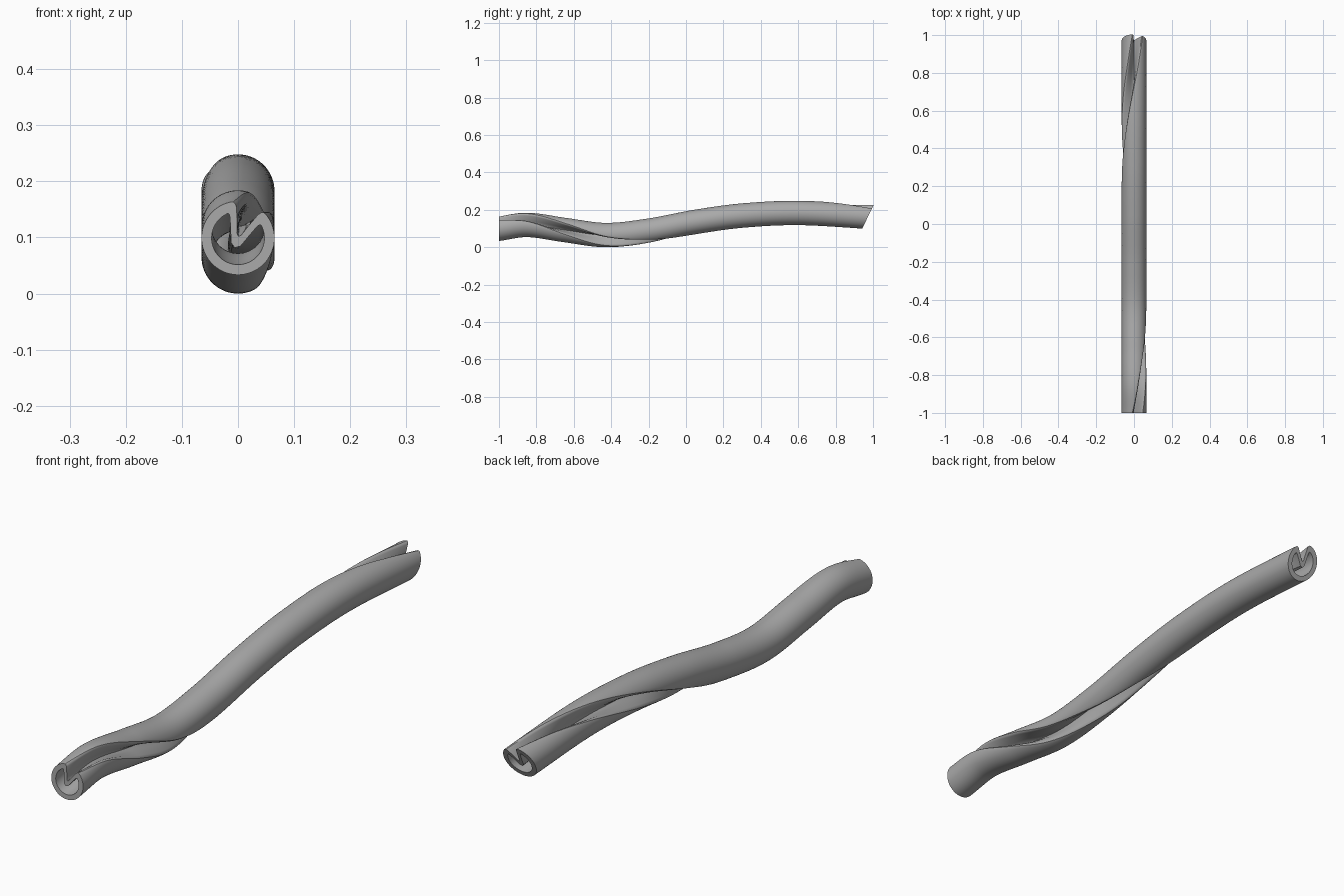
import bpy, bmesh, math

cube = bpy.data.objects.get("Cube")
if cube:
    bpy.data.objects.remove(cube)

R_OUT, R_IN = 0.065, 0.047
Y0, Y1 = -1.0, 0.973
RINGS, ARC = 160, 26
START_ANGLE = math.radians(71)      # direction of the groove at the front
BACK_CUT = math.radians(26)         # slant of the rear end

# Centre line of the wavy tube (y, z)
PATH = [(-1.0, 0.099), (-0.85, 0.119), (-0.65, 0.092), (-0.43, 0.065),
        (-0.2, 0.088), (0.05, 0.135), (0.3, 0.169), (0.6, 0.183), (0.973, 0.163)]


def slope_at(i):
    a, b = PATH[max(i - 1, 0)], PATH[min(i + 1, len(PATH) - 1)]
    return (b[1] - a[1]) / (b[0] - a[0])


def path(y):
    """Height and slope of the centre line."""
    i = max(k for k in range(len(PATH) - 1) if PATH[k][0] <= y + 1e-9)
    (ya, za), (yb, zb) = PATH[i], PATH[i + 1]
    h = yb - ya
    t = (y - ya) / h
    ma, mb = slope_at(i) * h, slope_at(i + 1) * h
    z = ((2*t**3 - 3*t**2 + 1) * za + (t**3 - 2*t**2 + t) * ma
         + (3*t**2 - 2*t**3) * zb + (t**3 - t**2) * mb)
    dz = (6*t*t - 6*t) * (za - zb) + (3*t*t - 4*t + 1) * ma + (3*t*t - 2*t) * mb
    return z, dz / h


def profile(radius, end_degrees, fold):
    """Closed loop: round back, then folded inward, mirrored across the groove."""
    end = math.radians(end_degrees)
    half = []
    for k in range(ARC + 1):
        a = math.pi + (end - math.pi) * k / ARC
        half.append((radius * math.sin(a), radius * math.cos(a)))
    half += fold
    return half + [(-u, v) for u, v in reversed(half[1:-1])]


outer = profile(R_OUT, 31, [(0.029, 0.0573), (0.024, 0.0555), (0.020, 0.050),
                            (0.009, 0.022), (0.004, 0.007), (0.0, 0.003)])
inner = profile(R_IN, 45, [(0.031, 0.0355), (0.028, 0.034), (0.025, 0.029),
                           (0.017, 0.009), (0.009, -0.012), (0.0, -0.018)])


def ring(bm, loop, y):
    f = (y - Y0) / (Y1 - Y0)
    turn = START_ANGLE - math.pi / 2 - 2 * math.pi * f
    z, slope = path(y)
    th = math.atan(slope)
    # slide points along the tube near its ends to shape the cut faces
    near_front = max(0.0, 1 - (y - Y0) / 0.15)
    near_back = max(0.0, 1 - (Y1 - y) / 0.15)
    slide = near_front * math.tan(th) + near_back * math.tan(BACK_CUT + th)
    verts = []
    for u, v in loop:
        x = u * math.cos(turn) - v * math.sin(turn)
        w = u * math.sin(turn) + v * math.cos(turn)
        verts.append(bm.verts.new((
            x,
            y + w * (slide * math.cos(th) - math.sin(th)),
            z + w * (slide * math.sin(th) + math.cos(th)))))
    return verts


def bridge(bm, a, b):
    n = len(a)
    for i in range(n):
        j = (i + 1) % n
        bm.faces.new((a[i], a[j], b[j], b[i]))


# Hollow tube: outer skin, inner skin and the two end rims
bm = bmesh.new()
ys = [Y0 + (Y1 - Y0) * k / RINGS for k in range(RINGS + 1)]
skins = [[ring(bm, loop, y) for y in ys] for loop in (outer, inner)]
for skin in skins:
    for a, b in zip(skin, skin[1:]):
        bridge(bm, a, b)
for end in (0, -1):
    bridge(bm, skins[0][end], skins[1][end])
bmesh.ops.recalc_face_normals(bm, faces=bm.faces)

mesh = bpy.data.meshes.new("grooved_tube")
bm.to_mesh(mesh)
bm.free()
tube = bpy.data.objects.new("grooved_tube", mesh)
bpy.context.collection.objects.link(tube)

# Plain grey
grey = bpy.data.materials.new("mid_grey")
grey.use_nodes = True
colour = (0.4, 0.4, 0.4, 1)
grey.diffuse_color = colour
grey.node_tree.nodes["Principled BSDF"].inputs["Base Color"].default_value = colour
mesh.materials.append(grey)

bpy.ops.object.select_all(action='DESELECT')
tube.select_set(True)
bpy.context.view_layer.objects.active = tube
bpy.ops.object.shade_smooth_by_angle(angle=math.radians(35))
